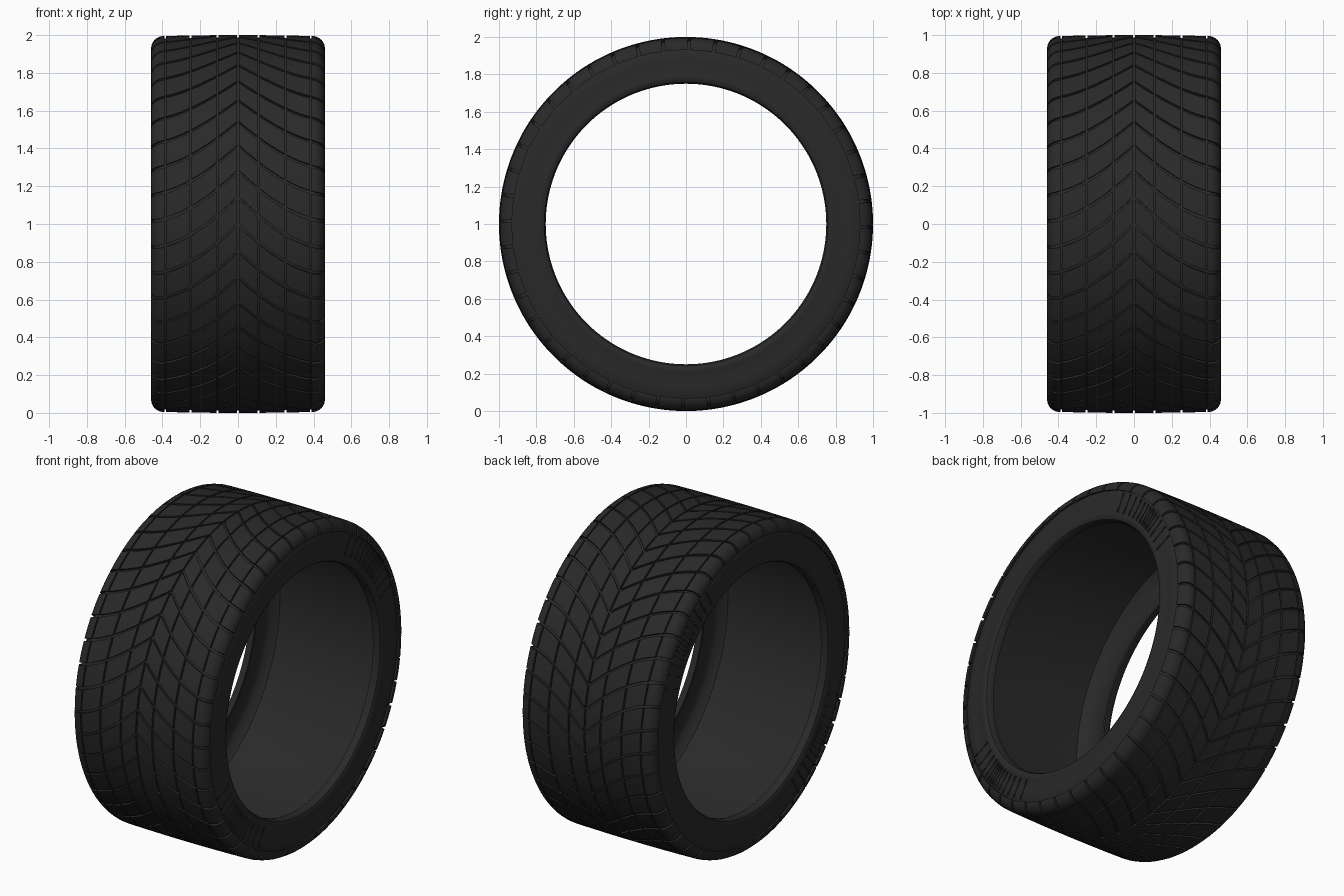
import bpy, bmesh, math

if "Cube" in bpy.data.objects:
    bpy.data.objects.remove(bpy.data.objects["Cube"])

rubber = bpy.data.materials.new("rubber")
rubber.diffuse_color = (0.022, 0.022, 0.022, 1)
rubber.use_nodes = True
rubber.node_tree.nodes["Principled BSDF"].inputs["Base Color"].default_value = rubber.diffuse_color
ROWS = 44            # chevrons around the tread
SEGS = 176           # carcass segments
ARC_R, ARC_X, ARC_Z = 0.065, 0.395, 0.93
S_END = ARC_X + ARC_R * math.pi / 2


def path(s, depth):
    """Half tread section: flat crown then rounded shoulder -> (x, radius)."""
    if s <= ARC_X:
        return s, 1.0 - 0.005 * (s / ARC_X) ** 2 - depth
    a = (s - ARC_X) / ARC_R
    r = ARC_R - depth
    return ARC_X + r * math.sin(a), ARC_Z + r * math.cos(a)


def spin(x, r, phi):
    """Point on the wheel; phi grows upwards on the front face."""
    return (x, -r * math.cos(phi), 1 + r * math.sin(phi))


def sweep(s):
    """Trailing angle of a chevron groove at distance s from the centre."""
    u = min(s / 0.46, 1.0)
    return -0.27 * (1 - (1 - u) ** 1.7)


def finish(bm, name):
    bmesh.ops.recalc_face_normals(bm, faces=bm.faces)
    me = bpy.data.meshes.new(name)
    bm.to_mesh(me)
    bm.free()
    ob = bpy.data.objects.new(name, me)
    bpy.context.collection.objects.link(ob)
    me.materials.append(rubber)
    mod = ob.modifiers.new("mirror", 'MIRROR')
    mod.use_axis[0] = True
    bpy.ops.object.select_all(action='DESELECT')
    ob.select_set(True)
    bpy.context.view_layer.objects.active = ob
    bpy.ops.object.shade_smooth_by_angle(angle=math.radians(32))


# Hollow carcass: groove floor, sidewall, bead and inner liner
prof = [path(s, 0.013) for s in (0, 0.12, 0.25, ARC_X)]
prof += [path(ARC_X + ARC_R * math.pi / 2 * i / 6, 0.013) for i in range(1, 7)]
prof += [(0.454, 0.918), (0.457, 0.87), (0.454, 0.80), (0.458, 0.79),
         (0.457, 0.775), (0.449, 0.758), (0.435, 0.75), (0.405, 0.75),
         (0.405, 0.765), (0.425, 0.80), (0.432, 0.89), (0.42, 0.93),
         (0.385, 0.962), (0.25, 0.967), (0, 0.97)]
bm = bmesh.new()
rings = [[bm.verts.new(spin(x, r, 2 * math.pi * k / SEGS)) for x, r in prof]
         for k in range(SEGS)]
for k in range(SEGS):
    a, b = rings[k], rings[(k + 1) % SEGS]
    for i in range(len(prof) - 1):
        bm.faces.new((a[i], a[i + 1], b[i + 1], b[i]))
finish(bm, "tire_carcass")


def block(bm, s0, s1, row, ns, nt=3):
    """One raised tread block between two ribs and two chevron grooves."""
    pitch = 2 * math.pi / ROWS
    gap = 0.008
    top, low = [], []
    for i in range(ns + 1):
        s = s0 + (s1 - s0) * i / ns
        for grid, d in ((top, 0.0), (low, 0.018)):
            x, r = path(s, d)
            line = []
            for j in range(nt + 1):
                phi = row * pitch + sweep(s) + gap + (pitch - 2 * gap) * j / nt
                line.append(bm.verts.new(spin(x, r, phi)))
            grid.append(line)
    for i in range(ns):
        for j in range(nt):
            bm.faces.new((top[i][j], top[i + 1][j], top[i + 1][j + 1], top[i][j + 1]))
        for j in (0, nt):
            bm.faces.new((top[i][j], top[i + 1][j], low[i + 1][j], low[i][j]))
    for i in (0, ns):
        for j in range(nt):
            bm.faces.new((top[i][j], top[i][j + 1], low[i][j + 1], low[i][j]))


# Tread blocks, in four bands from the centre line to the shoulder
bands = [("centre_tread_blocks", 0.005, 0.104, 4),
         ("inner_tread_blocks", 0.114, 0.246, 4),
         ("outer_tread_blocks", 0.256, 0.380, 4),
         ("shoulder_tread_blocks", 0.388, S_END, 7)]
for name, s0, s1, ns in bands:
    bm = bmesh.new()
    for row in range(ROWS):
        block(bm, s0, s1, row, ns)
    finish(bm, name)


def bar(bm, a, half, r0, r1, x0, x1):
    """Radial sidewall rib at angle a (degrees from +y)."""
    a = math.radians(a)
    vs = []
    for x in (x0, x1):
        for r, w in ((r0, -half), (r0, half), (r1, half), (r1, -half)):
            vs.append(bm.verts.new((x, r * math.cos(a) - w * math.sin(a),
                                    1 + r * math.sin(a) + w * math.cos(a))))
    for f in ((0, 1, 2, 3), (4, 5, 6, 7), (0, 1, 5, 4),
              (1, 2, 6, 5), (2, 3, 7, 6), (3, 0, 4, 7)):
        bm.faces.new([vs[i] for i in f])


# Two fans of radial ribs on each sidewall, closer together in the middle
bm = bmesh.new()
for start in (22, 202):
    a = start
    for step in (5, 4, 3, 2, 1.6, 1.6, 1.6, 2, 2.5, 3, 3.5, 4, 4.5, 5):
        bar(bm, a, 0.005, 0.80, 0.918, 0.449, 0.460)
        a += step
finish(bm, "sidewall_ribs")
